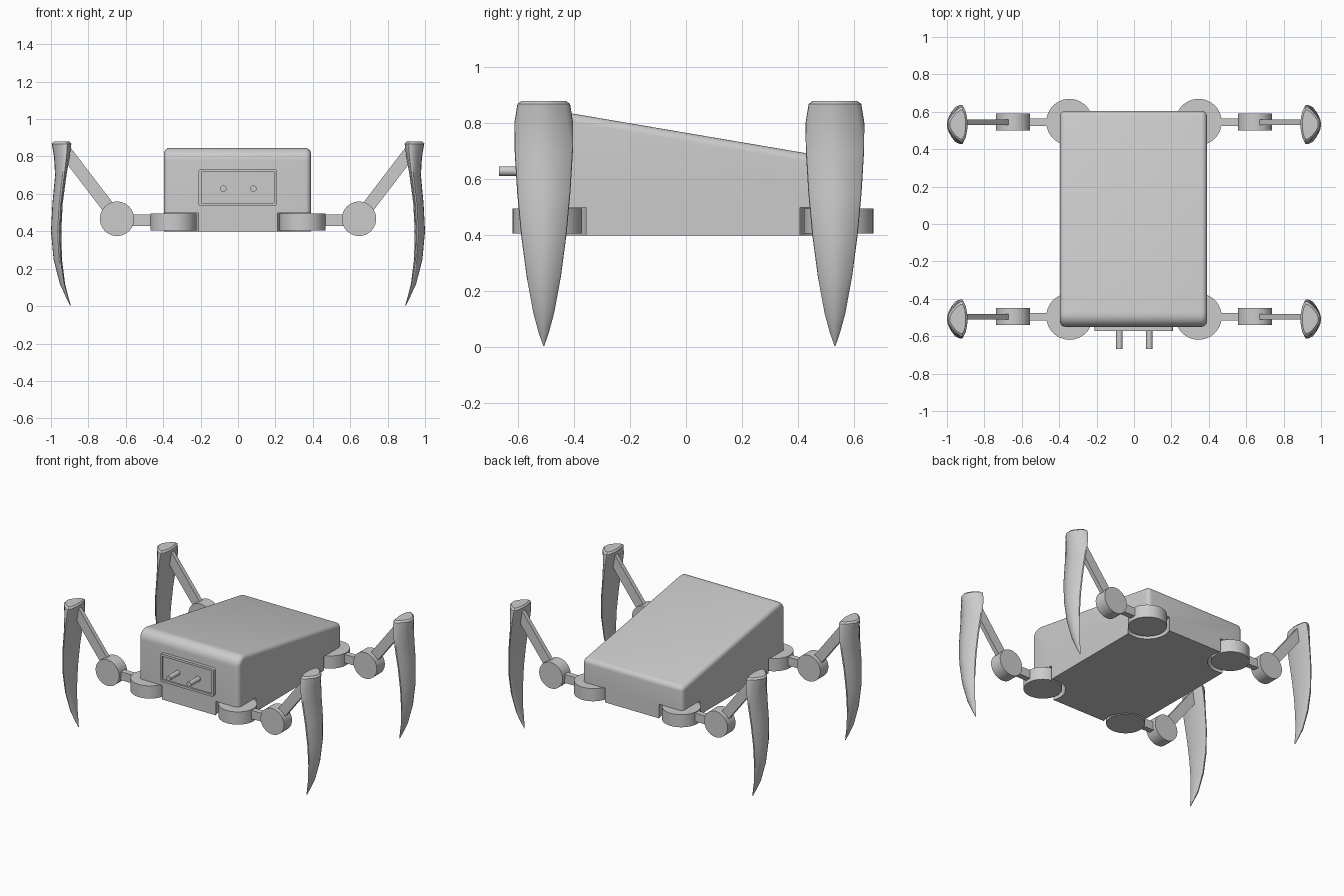
import bpy, bmesh, math
from mathutils import Vector

default = bpy.data.objects.get("Cube")
if default:
    bpy.data.objects.remove(default, do_unlink=True)

GREY = (0.6, 0.6, 0.6, 1)
grey = bpy.data.materials.new("plain grey")
grey.use_nodes = True
grey.diffuse_color = GREY
grey.node_tree.nodes["Principled BSDF"].inputs["Base Color"].default_value = GREY


def select_only(obj):
    bpy.ops.object.select_all(action="DESELECT")
    obj.select_set(True)
    bpy.context.view_layer.objects.active = obj


def finish(obj, name):
    obj.name = name
    obj.data.materials.clear()
    obj.data.materials.append(grey)
    select_only(obj)
    bpy.ops.object.shade_smooth_by_angle(angle=math.radians(35))
    return obj


def from_bmesh(bm):
    bmesh.ops.recalc_face_normals(bm, faces=bm.faces)
    mesh = bpy.data.meshes.new("part")
    bm.to_mesh(mesh)
    bm.free()
    obj = bpy.data.objects.new("part", mesh)
    bpy.context.collection.objects.link(obj)
    return obj


def box_bmesh(low, high):
    bm = bmesh.new()
    bmesh.ops.create_cube(bm, size=1)
    low, high = Vector(low), Vector(high)
    for v in bm.verts:
        v.co = Vector(high[i] if v.co[i] > 0 else low[i] for i in range(3))
    bm.normal_update()
    return bm


def round_edges(bm, edges, radius, segments):
    bmesh.ops.bevel(bm, geom=edges, offset=radius, segments=segments,
                    profile=.5, affect="EDGES")
    bm.normal_update()


def cylinder(name, center, radius, depth, along_y=False, sides=48):
    turn = (math.pi / 2, 0, 0) if along_y else (0, 0, 0)
    bpy.ops.mesh.primitive_cylinder_add(vertices=sides, radius=radius, depth=depth,
                                        location=center, rotation=turn)
    return finish(bpy.context.object, name)


def beam(name, start, end, height, thickness):
    """Flat bar between two points in an xz plane."""
    start, end = Vector(start), Vector(end)
    run = end - start
    half = run.length / 2
    obj = from_bmesh(box_bmesh((-half, -thickness / 2, -height / 2),
                               (half, thickness / 2, height / 2)))
    obj.location = (start + end) / 2
    obj.rotation_euler.y = -math.atan2(run.z, run.x)
    return finish(obj, name)


# Claw stations: height, outer x, inner x, half width
STATIONS = [(.879, .985, .9, .078), (.868, .996, .891, .094), (.8, .984, .9, .105),
            (.7, .978, .917, .104), (.55, .992, .937, .095), (.4, 1, .945, .081),
            (.25, .986, .941, .061), (.12, .953, .925, .037), (.05, .921, .907, .018),
            (.004, .898, .894, .002)]
# Half section: fraction from outer to inner, fraction of the half width
SECTION = [(0, 0), (.04, .25), (.2, .53), (.42, .8), (.65, .98), (.8, 1), (.92, .75),
           (1, .25), (1, 0)]


def claw(name, side, y):
    ring = SECTION + [(t, -w) for t, w in SECTION[-2:0:-1]]
    bm = bmesh.new()
    loops = [[bm.verts.new((side * (outer + (inner - outer) * t), y + w * half, z))
              for t, w in ring] for z, outer, inner, half in STATIONS]
    count = len(ring)
    for a, b in zip(loops, loops[1:]):
        for i in range(count):
            j = (i + 1) % count
            bm.faces.new((a[i], a[j], b[j], b[i]))
    bm.faces.new(loops[0])
    bm.faces.new(loops[-1])
    return finish(from_bmesh(bm), name)


# Wedge body, with a broad front brow and softer remaining edges
FRONT, BACK, FLOOR = -.55, .605, .398


def raised(v):
    return v.co.z > FLOOR + .01


def is_soft(edge):
    a, b = edge.verts
    if abs(a.co.x - b.co.x) > .1:
        return raised(a) and min(a.co.y, b.co.y) > BACK - .01
    return raised(a) or raised(b)


bm = box_bmesh((-.396, FRONT, FLOOR), (.39, BACK, 1))
for v in filter(raised, bm.verts):
    v.co.z = .858 if v.co.y < 0 else .662
bm.normal_update()
brow = [e for e in bm.edges if all(raised(v) and v.co.y < 0 for v in e.verts)]
round_edges(bm, brow, .08, 8)
round_edges(bm, [e for e in bm.edges if is_soft(e)], .03, 5)
body = from_bmesh(bm)

# Legs, each with a round socket cut from the body
HIP_X, KNEE_X, KNEE_Z, ARM_Z = .345, .647, .467, .459
for end, y in (("front", -.495), ("back", .545)):
    for hand, side in (("right", -1), ("left", 1)):
        tag = f"{end}_{hand}"
        socket = cylinder("socket_cutter", (side * HIP_X, y, FLOOR), .145, .2)
        cut = body.modifiers.new("socket", "BOOLEAN")
        cut.operation, cut.object, cut.solver = "DIFFERENCE", socket, "EXACT"
        select_only(body)
        bpy.ops.object.modifier_apply(modifier=cut.name)
        bpy.data.objects.remove(socket, do_unlink=True)

        cylinder(f"{tag}_hip", (side * HIP_X, y, .45), .124, .09)
        cylinder(f"{tag}_knee", (side * KNEE_X, y, KNEE_Z), .092, .09, along_y=True)
        beam(f"{tag}_lower_arm", (side * HIP_X, y, ARM_Z),
             (side * KNEE_X, y, ARM_Z), .06, .04)
        beam(f"{tag}_upper_arm", (side * KNEE_X, y, KNEE_Z),
             (side * .923, y, .828), .068, .03)
        claw(f"{tag}_claw", side, y - .013)
finish(body, "body")

# Front panel with rounded corners and a recessed face
bm = box_bmesh((-.212, -.573, .535), (.208, FRONT + .01, .733))
corners = [e for e in bm.edges if abs(e.verts[0].co.y - e.verts[1].co.y) > .01]
round_edges(bm, corners, .015, 4)
face = min(bm.faces, key=lambda f: f.calc_center_median().y)
bmesh.ops.inset_region(bm, faces=[face], thickness=.016)
inner = bmesh.ops.extrude_discrete_faces(bm, faces=[face])["faces"][0]
for v in inner.verts:
    v.co.y += .012
finish(from_bmesh(bm), "front_panel")

# Two prongs
for hand, x in (("right", -.078), ("left", .082)):
    cylinder(f"{hand}_prong", (x, -.611, .628), .017, .115, along_y=True, sides=24)
